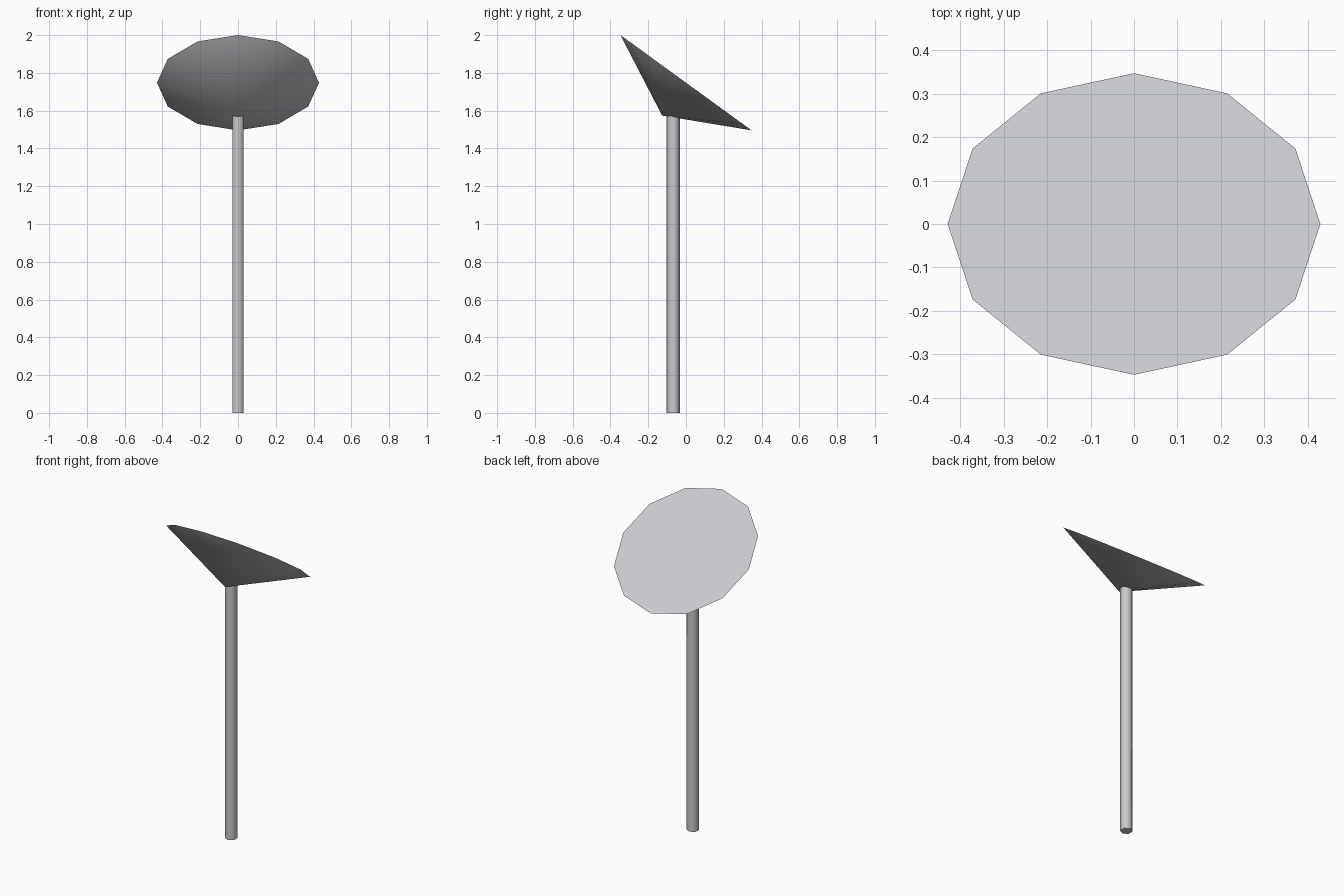
import bpy
from math import radians
from mathutils import Euler, Vector

old = bpy.data.objects.get("Cube")
if old:
    bpy.data.objects.remove(old, do_unlink=True)

GREY = (0.58, 0.59, 0.61, 1)
metal = bpy.data.materials.new("pale_grey_metal")
metal.use_nodes = True
metal.diffuse_color = GREY
metal.node_tree.nodes["Principled BSDF"].inputs["Base Color"].default_value = GREY


def finish(name):
    """Name the active object, colour it and smooth its sides."""
    ob = bpy.context.object
    ob.name = ob.data.name = name
    ob.data.materials.append(metal)
    bpy.ops.object.shade_smooth_by_angle(angle=radians(65))


# Hexagonal pole, running up into the underside of the dish
height = 1.575
bpy.ops.mesh.primitive_cylinder_add(
    vertices=6, radius=0.035, depth=height, location=(0, -0.067, height / 2))
finish("pole")

# Tilted twelve-sided cone: flat face up and back, tip down on the pole
depth = 0.215
tilt = Euler((radians(-36), 0, 0))
normal = tilt.to_matrix() @ Vector((0, 0, 1))
face_centre = Vector((0, 0, 1.748))
bpy.ops.mesh.primitive_cone_add(
    vertices=12, radius1=0, radius2=0.429, depth=depth,
    location=face_centre - normal * depth / 2, rotation=tilt)
finish("tilted_panel")
